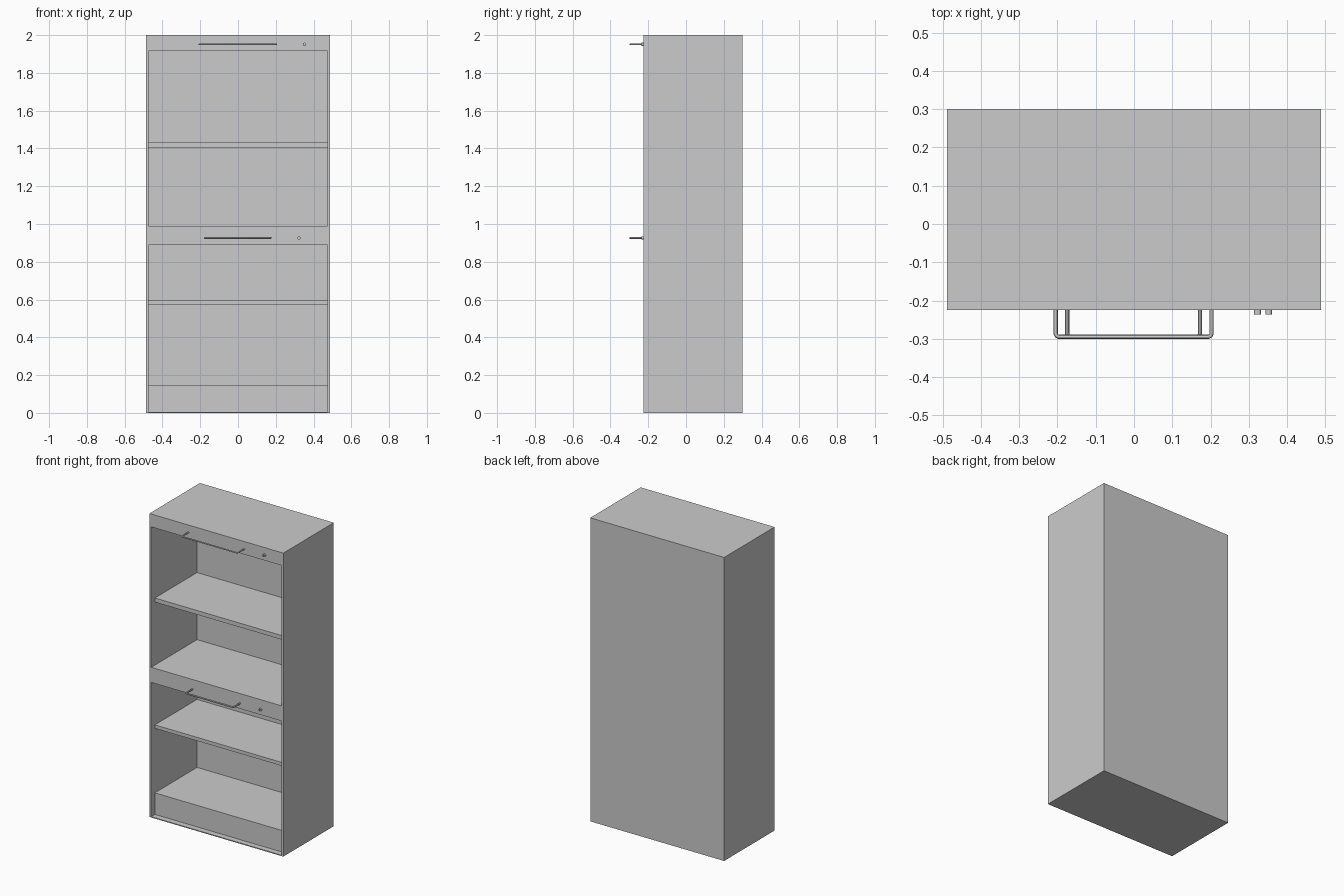
import bpy, math
from mathutils import Vector

if "Cube" in bpy.data.objects:
    bpy.data.objects.remove(bpy.data.objects["Cube"])

FRONT, BACK = -0.225, 0.30      # carcass depth range
INNER_BACK = 0.252              # inside face of back panel
HALF_W, INNER = 0.488, 0.475    # outer and inner half widths


def box(name, x0, x1, y0, y1, z0, z1):
    bpy.ops.mesh.primitive_cube_add(size=1)
    ob = bpy.context.object
    ob.name = ob.data.name = name
    for v in ob.data.vertices:
        v.co = Vector((x0 + (v.co.x + 0.5) * (x1 - x0),
                       y0 + (v.co.y + 0.5) * (y1 - y0),
                       z0 + (v.co.z + 0.5) * (z1 - z0)))
    return ob


def cut(target, cutter):
    cutter.hide_render = True
    mod = target.modifiers.new("cut", 'BOOLEAN')
    mod.operation, mod.solver, mod.object = 'DIFFERENCE', 'EXACT', cutter
    bpy.context.view_layer.objects.active = target
    bpy.ops.object.modifier_apply(modifier=mod.name)
    bpy.data.objects.remove(cutter, do_unlink=True)


def handle(name, x0, x1, z, r, flat=1.0):
    # U-shaped pull: path with chamfered outer corners, swept round
    yb, c = -0.30 + r, 0.008
    pts = [(x0 + r, FRONT + 0.002), (x0 + r, yb + c), (x0 + r + c * 0.3, yb + c * 0.3),
           (x0 + r + c, yb), (x1 - r - c, yb), (x1 - r - c * 0.3, yb + c * 0.3),
           (x1 - r, yb + c), (x1 - r, FRONT + 0.002)]
    cu = bpy.data.curves.new(name, 'CURVE')
    cu.dimensions = '3D'
    cu.bevel_depth, cu.bevel_resolution, cu.use_fill_caps = r, 2, True
    sp = cu.splines.new('POLY')
    sp.points.add(len(pts) - 1)
    for p, (x, y) in zip(sp.points, pts):
        p.co = (x, y, 0, 1)
    ob = bpy.data.objects.new(name, cu)
    ob.location.z, ob.scale.z = z, flat
    bpy.context.collection.objects.link(ob)
    bpy.ops.object.select_all(action='DESELECT')
    ob.select_set(True)
    bpy.context.view_layer.objects.active = ob
    bpy.ops.object.convert(target='MESH')
    bpy.ops.object.shade_smooth_by_angle()


def lock(name, x, z, r):
    # Round lock with a vertical key slot
    bpy.ops.mesh.primitive_cylinder_add(vertices=16, radius=r, depth=0.014,
                                        location=(x, FRONT - 0.004, z),
                                        rotation=(math.pi / 2, 0, 0))
    ob = bpy.context.object
    ob.name = name
    cut(ob, box("slot_cutter", x - 0.001, x + 0.001, FRONT - 0.02, FRONT - 0.006,
                z - 0.006, z + 0.006))


# Carcass with an upper and a lower open bay
carcass = box("cabinet_body", -HALF_W, HALF_W, FRONT, BACK, 0, 2)
for z0, z1 in ((0.99, 1.915), (0.006, 0.89)):
    cut(carcass, box("bay_cutter", -INNER, INNER, FRONT - 0.1, INNER_BACK, z0, z1))

# Shelves and raised bottom plinth, set back from the front
for name, z0, z1 in (("upper_shelf", 1.405, 1.432), ("lower_shelf", 0.573, 0.596),
                     ("bottom_plinth", 0.006, 0.148)):
    box(name, -INNER, INNER, -0.187, INNER_BACK, z0, z1)

# Pull handles and locks on the two rails
handle("upper_handle", -0.21, 0.208, 1.951, 0.0055, 0.7)
handle("lower_handle", -0.18, 0.178, 0.926, 0.0055)
lock("upper_lock", 0.352, 1.951, 0.009)
lock("lower_lock", 0.323, 0.926, 0.009)
